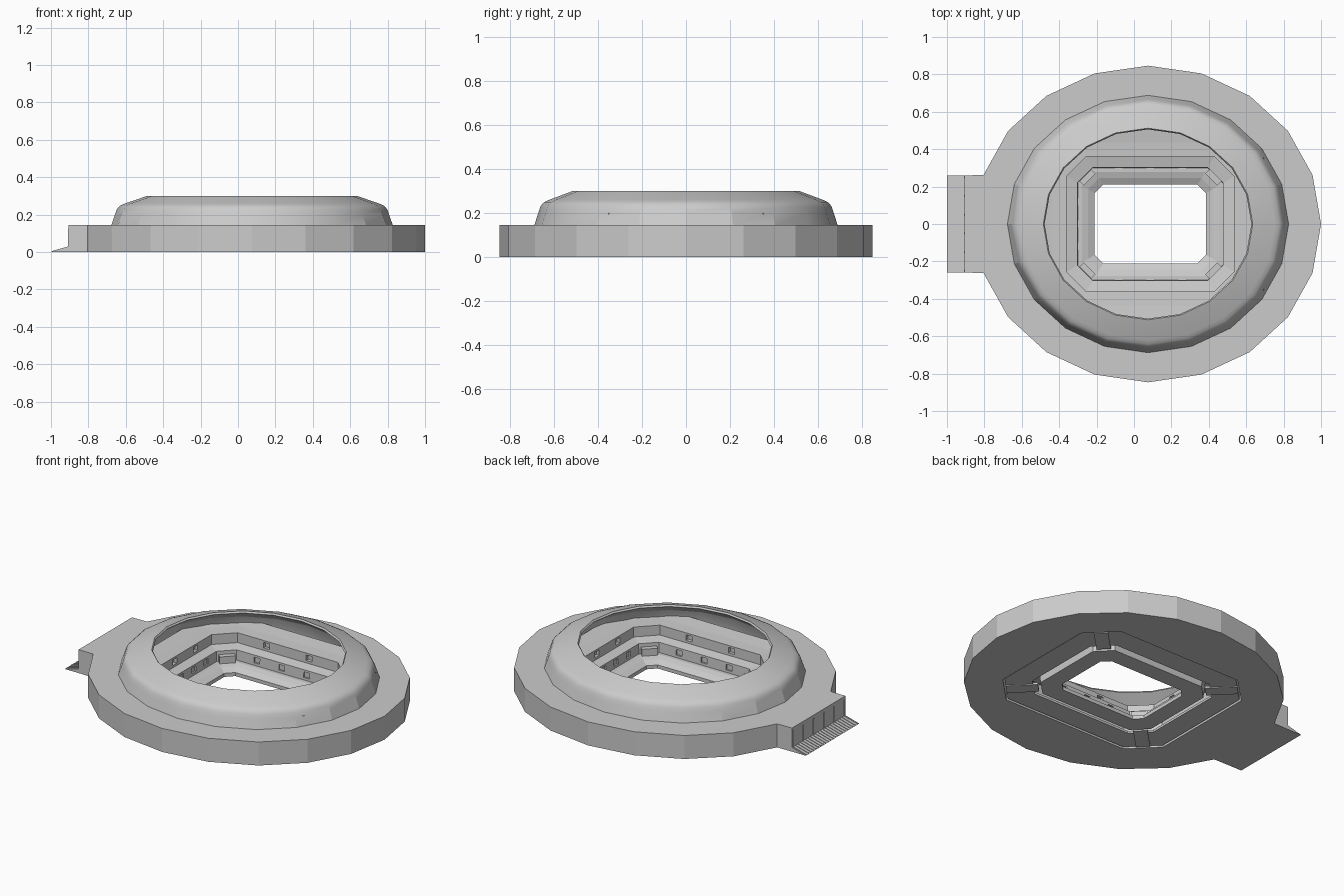
import bpy, bmesh, math
from mathutils import Matrix, Vector

if "Cube" in bpy.data.objects:
    bpy.data.objects.remove(bpy.data.objects["Cube"])

grey = bpy.data.materials.new("light_grey")
grey.use_nodes = True
grey.diffuse_color = (0.6, 0.6, 0.6, 1)
grey.node_tree.nodes["Principled BSDF"].inputs["Base Color"].default_value = (0.6, 0.6, 0.6, 1)

CX, RATIO = 0.075, 0.915      # oval centre and y/x ratio
PX, HX, HY = 0.0875, 0.2975, 0.21   # pitch centre and half sizes


def finish(name, bm):
    bmesh.ops.recalc_face_normals(bm, faces=bm.faces)
    mesh = bpy.data.meshes.new(name)
    bm.to_mesh(mesh)
    bm.free()
    mesh.materials.append(grey)
    obj = bpy.data.objects.new(name, mesh)
    bpy.context.scene.collection.objects.link(obj)
    return obj


def oval(r, z):
    return [(CX + r * math.cos(i * math.tau / 20),
             r * RATIO * math.sin(i * math.tau / 20), z) for i in range(20)]


def corner_cut(d):
    return 0.045 + 0.4 * d


def octagon(d, z):
    x, y, c = HX + d, HY + d, corner_cut(d)
    quarter = [(x, y - c), (x - c, y)]
    pts = quarter + [(-a, b) for a, b in reversed(quarter)]
    pts += [(-a, -b) for a, b in pts]
    return [(PX + a, b, z) for a, b in pts]


def loft(name, rings, closed=True):
    """Skin rings; either wrap round to the first ring or cap both ends."""
    bm = bmesh.new()
    loops = [[bm.verts.new(p) for p in ring] for ring in rings]
    n = len(loops[0])
    pairs = list(zip(loops, loops[1:]))
    if closed:
        pairs.append((loops[-1], loops[0]))
    else:
        bm.faces.new(loops[0])
        bm.faces.new(loops[-1])
    for a, b in pairs:
        for i in range(n):
            j = (i + 1) % n
            bm.faces.new((a[i], a[j], b[j], b[i]))
    return finish(name, bm)


def boxes(name, items):
    """items: (centre, size, rotation about z)"""
    bm = bmesh.new()
    for loc, size, turn in items:
        m = (Matrix.Translation(Vector(loc)) @ Matrix.Rotation(turn, 4, 'Z')
             @ Matrix.Diagonal((*size, 1)))
        bmesh.ops.create_cube(bm, size=1, matrix=m)
    return finish(name, bm)


def cut(obj, cutter):
    mod = obj.modifiers.new("cut", 'BOOLEAN')
    mod.operation = 'DIFFERENCE'
    mod.solver = 'EXACT'
    mod.object = cutter
    cutter.hide_render = True
    cutter.hide_set(True)
    cutter.display_type = 'WIRE'


# Base podium with the entrance block on its -x side
def podium_outline(z):
    pts = oval(0.925, z)
    pts[10:11] = [(-0.905, 0.26, z), (-0.905, -0.26, z)]
    return pts


base = loft("podium", [podium_outline(0), podium_outline(0.145)], closed=False)
well = loft("well_cutter", [octagon(0.288, -0.1), octagon(0.288, 0.3)], closed=False)
cut(base, well)

# Roof shell: outer curve, rim, then back down the inside
roof_profile = [(0.7525, 0.143), (0.733, 0.20), (0.724, 0.225), (0.715, 0.239),
                (0.703, 0.249), (0.68, 0.259), (0.56, 0.30), (0.553, 0.29),
                (0.62, 0.24), (0.645, 0.18), (0.65, 0.143)]
roof = loft("roof_ring", [oval(r, z) for r, z in roof_profile])
roof.data.shade_smooth()
roof.data.set_sharp_from_angle(angle=math.radians(17.5))

# Tiered stands around the open pitch, hollow underneath with an open slot
stand_profile = [(0, 0), (0, 0.022), (0.035, 0.04), (0.068, 0.05), (0.09, 0.05),
                 (0.092, 0.112), (0.15, 0.125), (0.15, 0.186), (0.225, 0.19),
                 (0.31, 0.2), (0.31, 0.15), (0.28, 0.15), (0.28, 0.006),
                 (0.145, 0.006), (0.145, 0.02), (0.265, 0.02), (0.265, 0.17),
                 (0.175, 0.17), (0.175, 0.105), (0.115, 0.1), (0.105, 0)]
stands = loft("stands", [octagon(d, z) for d, z in stand_profile])

# Doorways recessed in the two riser walls
doors = []
for d, z, spots in ((0.08, 0.082, (-0.17, 0, 0.17)), (0.15, 0.157, (-0.145, 0.145))):
    for side in (-1, 1):
        for t in spots:
            doors.append(((PX + t, side * (HY + d), z), (0.04, 0.04, 0.034), 0))
            doors.append(((PX + side * (HX + d), t * 0.7, z), (0.04, 0.04, 0.034), 0))
cut(stands, boxes("doorway_cutter", doors))


# Blocks on the four cut corners
def corner_items(d, z, size):
    k = corner_cut(d) / 2
    return [((PX + sx * (HX + d - k), sy * (HY + d - k), z), size, sx * sy * math.pi / 4)
            for sx in (-1, 1) for sy in (-1, 1)]


boxes("corner_stairs", corner_items(0.085, 0.066, (0.05, 0.09, 0.05)))
boxes("underside_corner_blocks", corner_items(0.2, 0.008, (0.18, 0.08, 0.014)))

# Entrance ramp with tread ribs, and upright fins on the wall behind
ramp = [[(-1, y, 0), (-0.9, y, 0), (-0.9, y, 0.027)] for y in (-0.26, 0.26)]
loft("entrance_ramp", ramp, closed=False)
rib_count = 22
ribs = bmesh.new()
for i in range(rib_count):
    y = -0.25 + 0.5 * i / (rib_count - 1)
    m = (Matrix.Translation((-0.952, y, 0.0145)) @ Matrix.Rotation(-0.27, 4, 'Y')
         @ Matrix.Diagonal((0.09, 0.006, 0.005, 1)))
    bmesh.ops.create_cube(ribs, size=1, matrix=m)
finish("ramp_ribs", ribs)
boxes("entrance_fins", [((-0.905, -0.25 + 0.1 * i, 0.075), (0.006, 0.008, 0.1), 0)
                        for i in range(6)])
